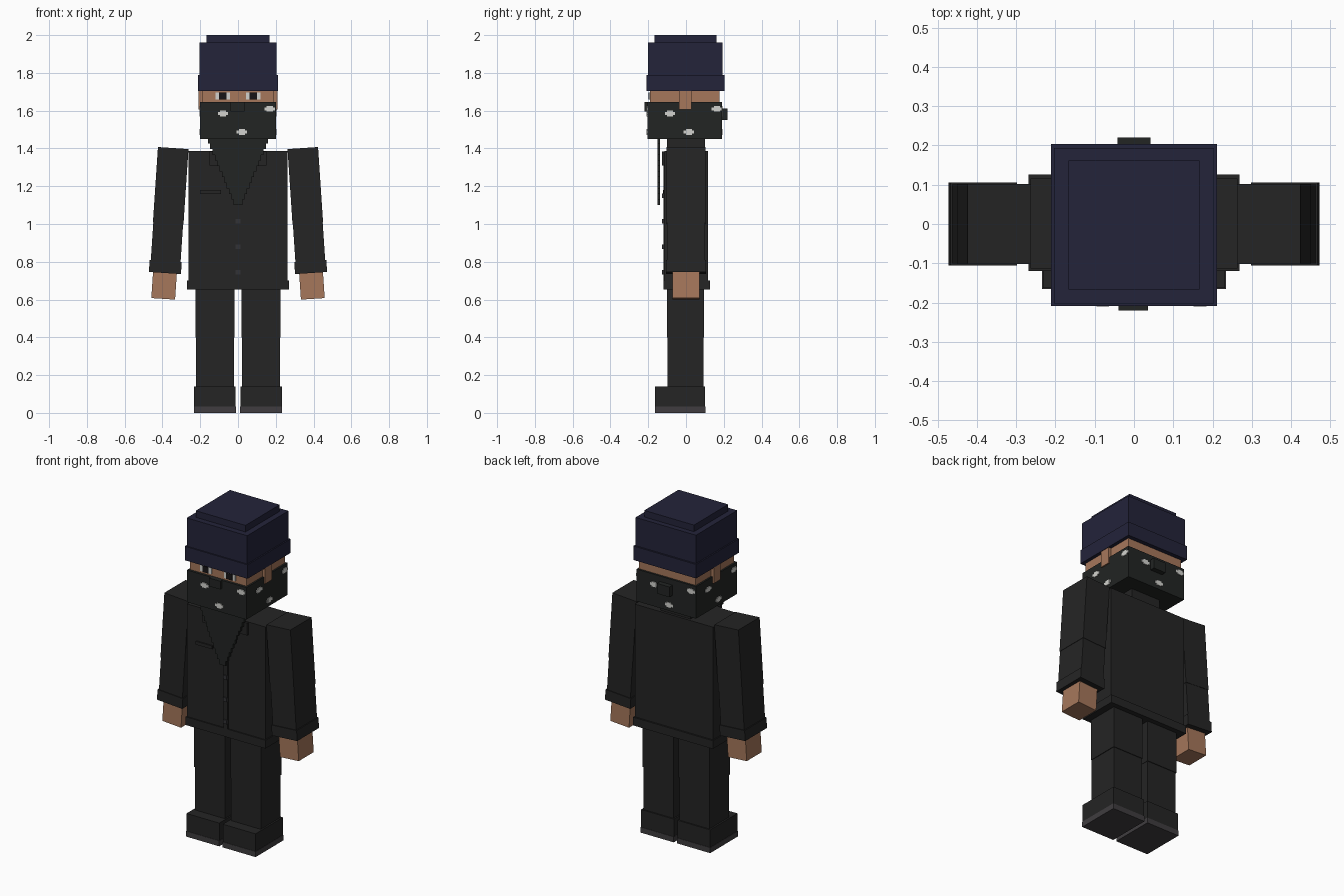
import bpy, bmesh
from math import radians
from mathutils import Matrix, Vector

cube = bpy.data.objects.get("Cube")
if cube:
    bpy.data.objects.remove(cube, do_unlink=True)


def material(name, r, g, b):
    m = bpy.data.materials.new(name)
    m.use_nodes = True
    m.diffuse_color = (r, g, b, 1)
    m.node_tree.nodes["Principled BSDF"].inputs["Base Color"].default_value = (r, g, b, 1)
    return m


CLOTH = material("black cloth", 0.018, 0.018, 0.018)
MASK = material("charcoal bandana", 0.016, 0.018, 0.017)
NAVY = material("navy wool", 0.017, 0.017, 0.042)
SKIN = material("skin", 0.38, 0.185, 0.105)
SOLE = material("grey sole", 0.05, 0.046, 0.05)
WHITE = material("off white", 0.65, 0.65, 0.62)
IRIS = material("dark iris", 0.008, 0.007, 0.008)
BUTTON = material("button grey", 0.032, 0.032, 0.036)


def boxes(name, mat, spans, matrix=Matrix()):
    """One object made of boxes, each given as its x, y and z spans."""
    bm = bmesh.new()
    for span in spans:
        mid = Vector([(a + b) / 2 for a, b in span])
        size = Vector([b - a for a, b in span])
        bmesh.ops.create_cube(bm, size=1, matrix=Matrix.LocRotScale(mid, None, size))
    mesh = bpy.data.meshes.new(name)
    bm.to_mesh(mesh)
    bm.free()
    mesh.materials.append(mat)
    ob = bpy.data.objects.new(name, mesh)
    ob.matrix_world = matrix
    bpy.context.collection.objects.link(ob)
    return ob


def box(name, mat, x, y, z, matrix=Matrix()):
    return boxes(name, mat, [(x, y, z)], matrix)


def flip(span, side):
    return tuple(sorted(side * v for v in span))


# Legs, shoes and arms, mirrored
for side, word in ((1, "left"), (-1, "right")):
    box(word + "_upper_leg", CLOTH, flip((0.018, 0.226), side), (-0.1, 0.096), (0.4, 0.66))
    box(word + "_lower_leg", CLOTH, flip((0.02, 0.222), side), (-0.098, 0.092), (0.13, 0.4))
    box(word + "_shoe", CLOTH, flip((0.012, 0.232), side), (-0.163, 0.1), (0.033, 0.14))
    box(word + "_sole", SOLE, flip((0.011, 0.234), side), (-0.165, 0.102), (0, 0.033))

    tilt = Matrix.Translation((side * 0.343, 0, 1.402)) @ Matrix.Rotation(radians(-3.8 * side), 4, 'Y')
    box(word + "_upper_arm", CLOTH, (-0.081, 0.081), (-0.102, 0.102), (-0.4, 0), tilt)
    box(word + "_forearm", CLOTH, (-0.079, 0.079), (-0.1, 0.1), (-0.61, -0.4), tilt)
    box(word + "_cuff", CLOTH, (-0.085, 0.085), (-0.105, 0.105), (-0.663, -0.6), tilt)
    box(word + "_hand", SKIN, (-0.063, 0.063), (-0.072, 0.072), (-0.8, -0.655), tilt)
    box(word + "_ear", SKIN, flip((0.185, 0.208), side), (-0.036, 0.03), (1.605, 1.71))

    # Eyes with an iris plate in front of the white
    x = side * 0.08
    box(word + "_eye", WHITE, (x - 0.038, x + 0.038), (-0.196, -0.188), (1.658, 1.695))
    box(word + "_iris", IRIS, (x - 0.02, x + 0.02), (-0.199, -0.195), (1.658, 1.695))
    box(word + "_lapel", CLOTH, flip((0.09, 0.15), side), (-0.127, -0.11), (1.31, 1.385))

# Jacket
box("jacket_body", CLOTH, (-0.263, 0.263), (-0.113, 0.116), (0.69, 1.387))
box("jacket_hem", CLOTH, (-0.269, 0.269), (-0.12, 0.126), (0.652, 0.702))
box("jacket_placket", CLOTH, (-0.015, 0.015), (-0.12, -0.11), (0.702, 1.38))
boxes("jacket_buttons", BUTTON,
      [((-0.012, 0.012), (-0.127, -0.119), (z - 0.012, z + 0.012)) for z in (0.745, 0.88, 1.015, 1.15)])
box("chest_pocket_flap", CLOTH, (-0.2, -0.09), (-0.121, -0.112), (1.16, 1.18))
box("neck", CLOTH, (-0.1, 0.1), (-0.1, 0.1), (1.38, 1.46))

# Head and bandana
box("head", SKIN, (-0.19, 0.19), (-0.19, 0.178), (1.46, 1.75))
box("bandana", MASK, (-0.2, 0.2), (-0.205, 0.19), (1.45, 1.645))
box("bandana_nose_fold", MASK, (-0.04, 0.035), (-0.22, -0.2), (1.595, 1.645))
box("bandana_knot", MASK, (-0.042, 0.042), (0.185, 0.22), (1.55, 1.612))

# Hanging bandana point: stepped rows narrowing downwards
rows, top, bottom = 12, 1.455, 1.1
step = (top - bottom) / rows
boxes("bandana_point", MASK,
      [((-0.16 + 0.0125 * i, 0.16 - 0.0125 * i), (-0.152, -0.137), (top - step * (i + 1), top - step * i))
       for i in range(rows)])

# Pale plus-shaped marks repeated on each face of the bandana
marks = []
for u, z in ((-0.08, 1.585), (0.02, 1.487), (0.168, 1.61)):
    marks.append(((u - 0.027, u + 0.027), (-0.004, 0.004), (z - 0.008, z + 0.008)))
    marks.append(((u - 0.016, u + 0.016), (-0.0045, 0.0045), (z - 0.015, z + 0.015)))
for word, angle, spot in (("front", 0, (0, -0.205)), ("left", 90, (0.2, -0.005)),
                          ("back", 180, (0, 0.19)), ("right", 270, (-0.2, -0.005))):
    place = Matrix.Translation((*spot, 0)) @ Matrix.Rotation(radians(angle), 4, 'Z')
    boxes(word + "_bandana_marks", WHITE, marks, place)

# Knitted hat
box("hat_brim", NAVY, (-0.211, 0.211), (-0.209, 0.204), (1.703, 1.788))
box("hat_crown", NAVY, (-0.203, 0.203), (-0.202, 0.194), (1.788, 1.96))
box("hat_top", NAVY, (-0.167, 0.167), (-0.167, 0.162), (1.96, 2.0))
